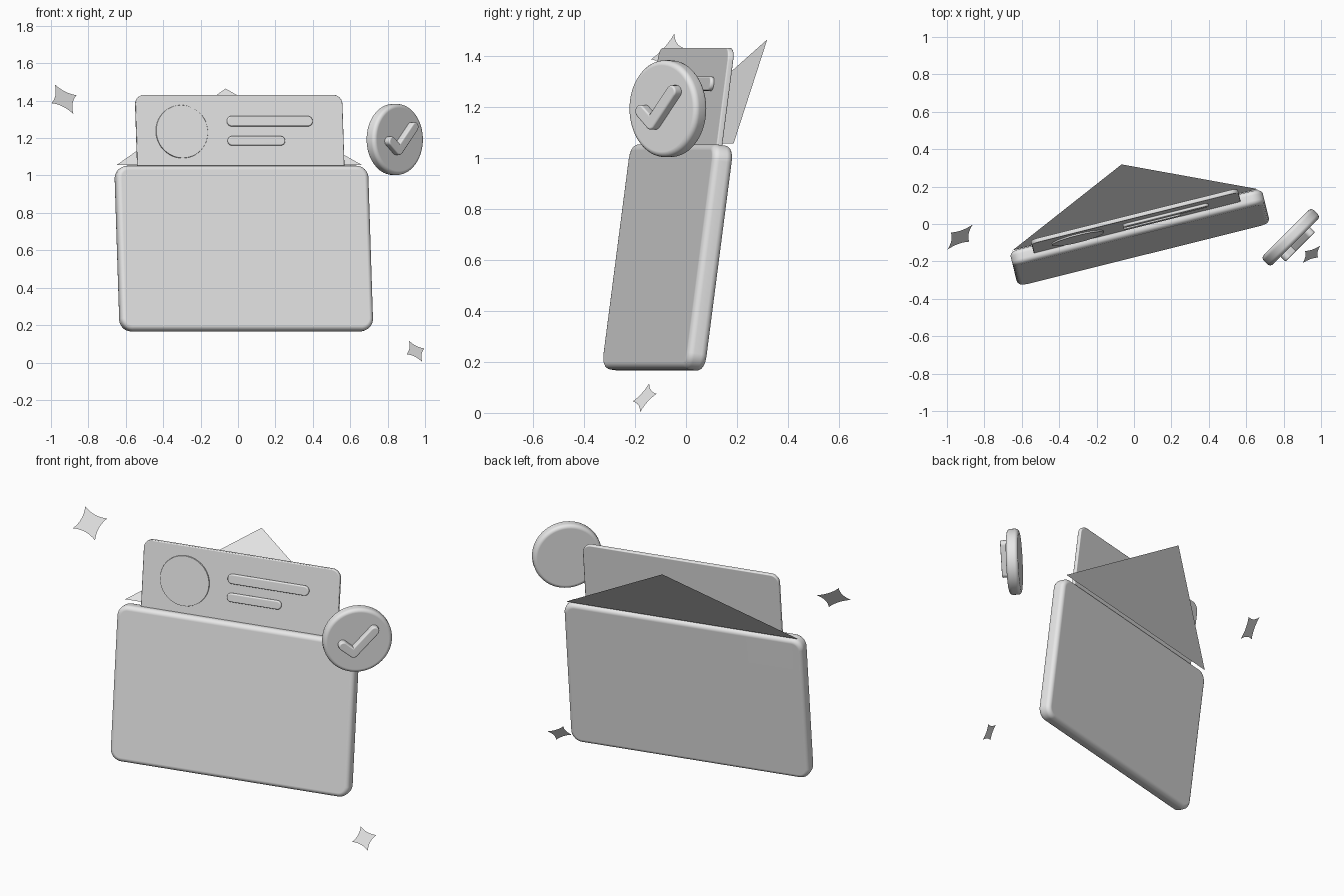
import bpy, bmesh, math
from mathutils import Matrix, Vector

if "Cube" in bpy.data.objects:
    bpy.data.objects.remove(bpy.data.objects["Cube"])

grey = bpy.data.materials.new("light_grey")
grey.diffuse_color = (0.8, 0.8, 0.8, 1)
grey.use_nodes = True
grey.node_tree.nodes["Principled BSDF"].inputs["Base Color"].default_value = grey.diffuse_color


def arc(cx, cz, r, a0, a1, n=12):
    return [(cx + r * math.cos(a0 + (a1 - a0) * i / n),
             cz + r * math.sin(a0 + (a1 - a0) * i / n)) for i in range(n + 1)]


def round_rect(cx, cz, w, h, r):
    pts = []
    for k, (sx, sz) in enumerate([(1, 1), (-1, 1), (-1, -1), (1, -1)]):
        a = k * math.pi / 2
        pts += arc(cx + sx * (w / 2 - r), cz + sz * (h / 2 - r), r, a, a + math.pi / 2)
    return pts


def finish(name, bm, matrix):
    me = bpy.data.meshes.new(name)
    bm.to_mesh(me)
    bm.free()
    me.materials.append(grey)
    ob = bpy.data.objects.new(name, me)
    bpy.context.collection.objects.link(ob)
    ob.matrix_world = matrix
    return ob


def sheet(name, pts, matrix):
    bm = bmesh.new()
    bm.faces.new([bm.verts.new(p) for p in pts])
    return finish(name, bm, matrix)


def prism(name, outline, y0, y1, bevel, matrix, segs=4):
    """Outline in local x/z, extruded from y0 (front) to y1 with rounded rims."""
    clean = []
    for p in outline:
        if not any(math.dist(p, q) < 1e-5 for q in (clean[-1:] + clean[:1])):
            clean.append(p)
    bm = bmesh.new()
    f = bm.faces.new([bm.verts.new((x, y0, z)) for x, z in clean])
    ext = bmesh.ops.extrude_face_region(bm, geom=[f], use_keep_orig=True)["geom"]
    for v in ext:
        if isinstance(v, bmesh.types.BMVert):
            v.co.y = y1
    bmesh.ops.recalc_face_normals(bm, faces=bm.faces)
    rim = [e for e in bm.edges if abs(e.verts[0].co.y - e.verts[1].co.y) < 1e-6]
    bmesh.ops.bevel(bm, geom=rim, offset=bevel, segments=segs, profile=0.5,
                    affect='EDGES', clamp_overlap=True)
    ob = finish(name, bm, matrix)
    bpy.ops.object.select_all(action='DESELECT')
    ob.select_set(True)
    bpy.context.view_layer.objects.active = ob
    bpy.ops.object.shade_smooth_by_angle(angle=math.radians(35))
    wn = ob.modifiers.new("flat_caps", 'WEIGHTED_NORMAL')
    wn.keep_sharp = True
    return ob


# envelope frame: leaning back and turned to the side
env = (Matrix.Translation((0.031, -0.072, 0.609)) @ Matrix.Rotation(math.radians(14), 4, 'Z')
       @ Matrix.Rotation(math.radians(-7.6), 4, 'X'))

# envelope pocket and open flap behind it
prism("envelope_body", round_rect(0, 0, 1.39, 0.89, 0.065), -0.041, 0.041, 0.026, env)
sheet("envelope_flap", [(-0.676, 0.038, 0.456), (0.676, 0.038, 0.456), (0, 0.286, 0.901)], env)

# card with round picture and two text bars
prism("card", round_rect(0, 0.53, 1.14, 0.60, 0.05), -0.003, 0.021, 0.006, env, 3)
prism("card_portrait", round_rect(-0.322, 0.63, 0.286, 0.286, 0.143), -0.012, 0.0, 0.003, env, 2)
for name, cx, cz, w, h in [("card_bar_long", 0.163, 0.686, 0.472, 0.056),
                           ("card_bar_short", 0.086, 0.58, 0.316, 0.05)]:
    prism(name, round_rect(cx, cz, w, h, h / 2 - 0.0005), -0.019, 0.0, 0.007, env, 3)

# round badge with a raised tick
badge = Matrix.Translation((0.838, -0.071, 1.1925)) @ Matrix.Rotation(math.radians(45), 4, 'Z')
disc = [(0.19 * math.cos(i * math.tau / 64), 0.19 * math.sin(i * math.tau / 64)) for i in range(64)]
prism("badge_disc", disc, -0.035, 0.035, 0.021, badge)

L, E, R, r = Vector((-0.087, -0.010)), Vector((-0.030, -0.057)), Vector((0.086, 0.067)), 0.025
d1, d2 = (E - L).normalized(), (R - E).normalized()
a1, a2 = math.atan2(d1.y, d1.x), math.atan2(d2.y, d2.x)
n1, n2 = Vector((-d1.y, d1.x)), Vector((-d2.y, d2.x))
q = math.pi / 2
inner = E + (n1 + n2) * (r / (1 + n1.dot(n2)))
tick = (arc(*L, r, a1 + q, a1 + 3 * q) + arc(*E, r, a1 - q, a2 - q)
        + arc(*R, r, a2 - q, a2 + q) + [tuple(inner)])
prism("badge_tick", tick, -0.073, -0.03, 0.008, badge, 3)

# flat four-pointed sparkles, turned to the front right and up
right = Vector((0.067, 0.0665, 0.0215)).normalized()
up = Vector((-0.032, 0.0345, 0.075))
up = (up - right * up.dot(right)).normalized()
for name, c, s in [("sparkle_large", (-0.930, -0.070, 1.408), 0.097),
                   ("sparkle_small", (0.949, -0.162, 0.060), 0.069)]:
    pts = []
    for k in range(4):
        a = k * q
        p0 = Vector((math.cos(a), math.sin(a)))
        p2 = Vector((math.cos(a + q), math.sin(a + q)))
        c1 = (p0 + p2).normalized() * 0.4
        for i in range(8):
            t = i / 8
            b = p0 * (1 - t) ** 2 + c1 * 2 * t * (1 - t) + p2 * t * t
            pts.append((right * b.x + up * b.y) * s)
    sheet(name, pts, Matrix.Translation(c))
